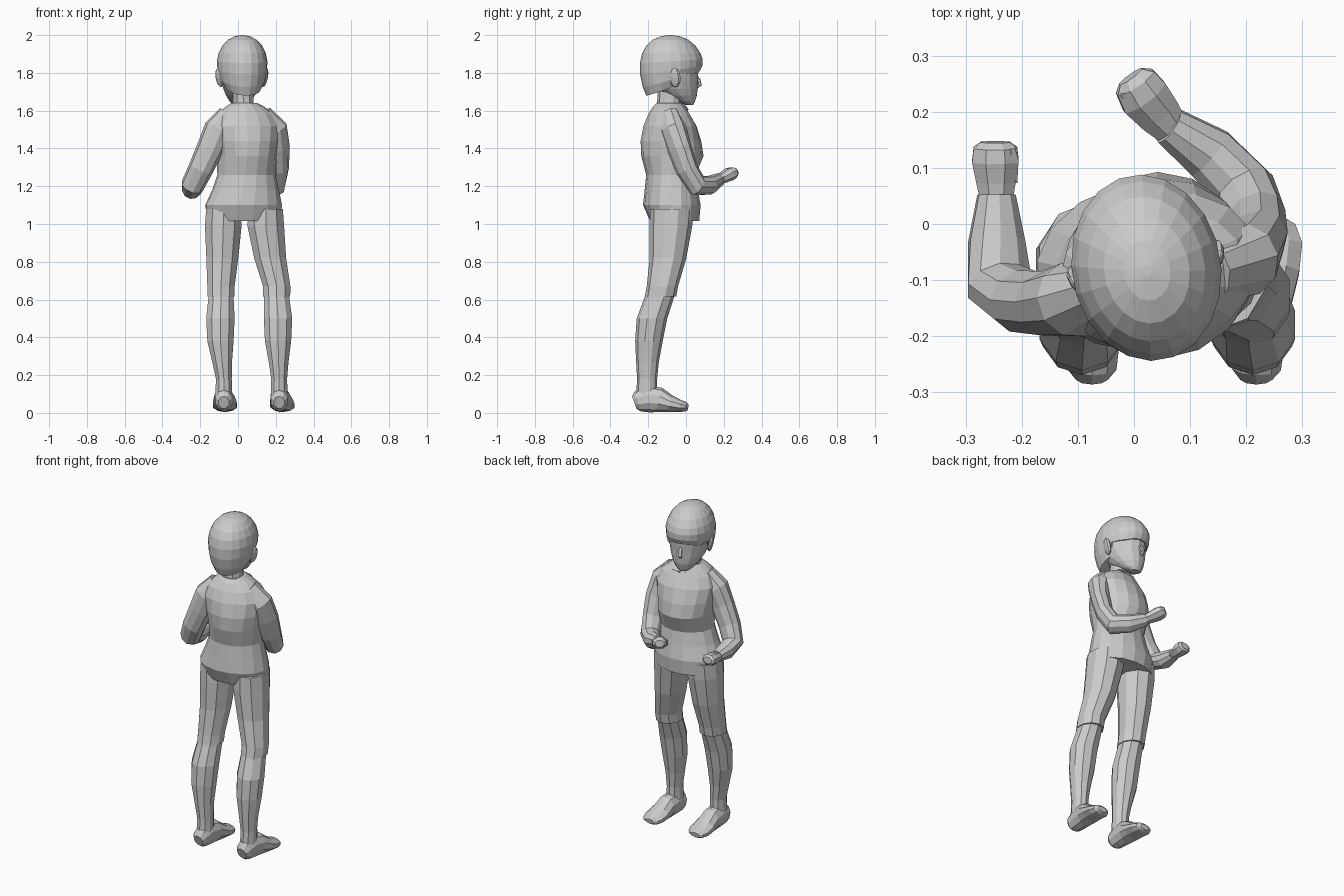
import bpy, bmesh, math
from mathutils import Vector, Matrix


def skin(name, rings, closed=True):
    """Bridge a list of equal-sized point rings with quads."""
    bm = bmesh.new()
    loops = [[bm.verts.new(p) for p in r] for r in rings]
    n = len(loops[0])
    for a, b in zip(loops, loops[1:]):
        for i in range(n):
            j = (i + 1) % n
            bm.faces.new((a[i], a[j], b[j], b[i]))
    if closed:
        bm.faces.new(loops[0][::-1])
        bm.faces.new(loops[-1])
    bmesh.ops.recalc_face_normals(bm, faces=bm.faces)
    me = bpy.data.meshes.new(name)
    bm.to_mesh(me)
    bm.free()
    ob = bpy.data.objects.new(name, me)
    bpy.context.collection.objects.link(ob)
    return ob


def stack(name, rows, sides, closed=True):
    """Horizontal ellipses: (x, y, z, half width, half depth, turn, tilt)."""
    rings = []
    for x, y, z, a, b, *rest in rows:
        turn, tilt = (list(rest) + [0, 0])[:2]
        rot = Matrix.Rotation(math.radians(turn), 3, 'Z')
        ring = []
        for i in range(sides):
            t = math.tau * (i + 0.5) / sides
            p = Vector((a * math.cos(t), b * math.sin(t), 0))
            p.z = tilt * p.y
            ring.append(Vector((x, y, z)) + rot @ p)
        rings.append(ring)
    return skin(name, rings, closed)


def tube(name, rows, sides, ref, floor=None):
    """Ellipses square to a path: (x, y, z, half width, half height)."""
    pts = [Vector(r[:3]) for r in rows]
    rings = []
    for k, r in enumerate(rows):
        t = (pts[min(k + 1, len(pts) - 1)] - pts[max(k - 1, 0)]).normalized()
        u = t.cross(ref).normalized()
        v = u.cross(t)
        ring = []
        for i in range(sides):
            w = math.tau * (i + 0.5) / sides
            p = pts[k] + u * r[3] * math.cos(w) + v * r[4] * math.sin(w)
            if floor is not None:
                p.z = max(p.z, floor)
            ring.append(p)
        rings.append(ring)
    return skin(name, rings)


UP = Vector((0, 0, 1))

# Sweater body, twisted slightly towards -x
stack("sweater", [
    (0.03, -0.06, 1.015, 0.195, 0.130, 4),
    (0.03, -0.075, 1.10, 0.205, 0.152, 6),
    (0.04, -0.078, 1.18, 0.178, 0.140, 8),
    (0.045, -0.08, 1.26, 0.155, 0.130, 10),
    (0.045, -0.072, 1.36, 0.160, 0.165, 12),
    (0.045, -0.08, 1.44, 0.172, 0.160, 14),
    (0.045, -0.085, 1.52, 0.182, 0.138, 16),
    (0.042, -0.09, 1.58, 0.155, 0.108, 16),
    (0.037, -0.09, 1.62, 0.105, 0.085, 16),
    (0.033, -0.088, 1.64, 0.070, 0.068, 16)], 16)

# Collar flaps at the front of the neck
for s in (-1, 1):
    bpy.ops.mesh.primitive_cube_add(size=1)
    flap = bpy.context.object
    flap.name = "collar_flap"
    flap.data.transform(Matrix.Diagonal((0.06, 0.035, 0.012, 1)))
    flap.matrix_world = (Matrix.Translation((0.028 + s * 0.035, -0.018 + s * 0.012, 1.615))
                         @ Matrix.Rotation(math.radians(16 + s * -25), 4, 'Z')
                         @ Matrix.Rotation(math.radians(-45), 4, 'X'))

# Arms: shoulder to wrist, then a closed hand with a thumb
arms = {
    "right": ([(0.13, -0.09, 1.575, 0.050, 0.060), (0.195, -0.065, 1.50, 0.066, 0.072),
               (0.212, -0.035, 1.40, 0.054, 0.072), (0.214, 0.005, 1.29, 0.050, 0.064),
               (0.198, 0.060, 1.205, 0.058, 0.056), (0.135, 0.125, 1.205, 0.050, 0.052),
               (0.062, 0.175, 1.235, 0.036, 0.036)],
              [(0.065, 0.172, 1.234, 0.034, 0.026), (0.045, 0.195, 1.245, 0.042, 0.030),
               (0.018, 0.227, 1.262, 0.048, 0.036), (0.002, 0.252, 1.272, 0.042, 0.032),
               (-0.006, 0.263, 1.275, 0.026, 0.020)]),
    "left": ([(-0.05, -0.115, 1.575, 0.050, 0.060), (-0.108, -0.135, 1.50, 0.068, 0.074),
              (-0.147, -0.142, 1.40, 0.060, 0.072), (-0.198, -0.138, 1.29, 0.058, 0.066),
              (-0.240, -0.110, 1.205, 0.056, 0.062), (-0.245, -0.03, 1.182, 0.050, 0.052),
              (-0.245, 0.052, 1.18, 0.034, 0.035)],
             [(-0.245, 0.045, 1.18, 0.032, 0.026), (-0.246, 0.075, 1.182, 0.038, 0.030),
              (-0.247, 0.112, 1.188, 0.045, 0.036), (-0.247, 0.136, 1.192, 0.042, 0.032),
              (-0.247, 0.146, 1.193, 0.028, 0.020)]),
}
for side, (sleeve, hand) in arms.items():
    sh, el, wr = (Vector(sleeve[k][:3]) for k in (0, 4, 6))
    tube(side + "_arm", sleeve, 10, (el - sh).cross(wr - el).normalized())
    tube(side + "_hand", hand, 8, UP)
    # thumb lies on the upper side of the fist
    a, b = Vector(hand[1][:3]), Vector(hand[3][:3])
    inner = (b - a).normalized().cross(UP) * (0.028 if side == "left" else -0.028)
    p, q = a + inner, b + inner + Vector((0, 0, 0.014))
    tube(side + "_thumb", [(*p, 0.012, 0.012), (*p.lerp(q, 0.6), 0.015, 0.015),
                           (*q, 0.009, 0.009)], 6, UP)

# Legs: trouser part, bare lower part and foot; x of hip, mid, knee, calf, ankle, toe
for side, (hip, mid, knee, calf, ankle, toe) in {
        "left": (-0.078, -0.083, -0.090, -0.093, -0.075, -0.068),
        "right": (0.147, 0.170, 0.205, 0.212, 0.218, 0.238)}.items():
    stack(side + "_thigh", [
        (hip, -0.075, 1.08, 0.095, 0.115), (hip, -0.080, 0.99, 0.102, 0.113),
        (mid, -0.095, 0.82, 0.089, 0.097), (knee, -0.125, 0.67, 0.076, 0.083),
        (knee, -0.135, 0.615, 0.075, 0.083)], 10)
    stack(side + "_lower_leg", [
        (knee, -0.130, 0.67, 0.066, 0.072), (knee, -0.142, 0.61, 0.070, 0.078),
        (calf, -0.180, 0.50, 0.079, 0.081), (calf, -0.196, 0.38, 0.073, 0.073),
        (0.5 * (calf + ankle), -0.204, 0.27, 0.055, 0.060),
        (ankle, -0.206, 0.18, 0.044, 0.053), (ankle, -0.208, 0.09, 0.047, 0.056)], 10)

    def fx(t):
        return ankle + (toe - ankle) * t
    tube(side + "_foot", [
        (fx(0), -0.274, 0.055, 0.030, 0.035), (fx(0), -0.255, 0.062, 0.046, 0.056),
        (fx(0.15), -0.200, 0.075, 0.052, 0.072), (fx(0.4), -0.140, 0.068, 0.057, 0.066),
        (fx(0.7), -0.080, 0.048, 0.066, 0.044), (fx(0.95), -0.030, 0.036, 0.066, 0.032),
        (fx(1), 0.000, 0.032, 0.052, 0.025), (fx(1), 0.012, 0.030, 0.030, 0.015)],
        10, UP, 0.0)

# Neck
stack("neck", [(0.030, -0.090, 1.58, 0.062, 0.068), (0.028, -0.088, 1.66, 0.056, 0.064),
               (0.024, -0.080, 1.76, 0.058, 0.066)], 10)

# Head, hair, ears and nose are built facing +y around the head axis, then turned
HX, HY, TURN = 0.022, -0.078, 10
head = [
    stack("face", [
        (0, 0.098, 1.630, 0.028, 0.020), (0, 0.080, 1.648, 0.052, 0.046),
        (0, 0.052, 1.680, 0.076, 0.085), (0, 0.028, 1.715, 0.094, 0.112),
        (0, 0.010, 1.755, 0.107, 0.131), (0, 0.004, 1.800, 0.114, 0.140),
        (0, 0.000, 1.850, 0.118, 0.148)], 16),
    stack("hair", [
        (0, -0.014, 1.722, 0.094, 0.120, 0, 0.35), (0, 0.000, 1.768, 0.120, 0.152, 0, 0.28),
        (0, 0.000, 1.815, 0.130, 0.166, 0, 0.15), (0, 0.000, 1.862, 0.133, 0.167, 0, 0.06),
        (0, 0.000, 1.905, 0.124, 0.155), (0, -0.002, 1.945, 0.104, 0.130),
        (0, -0.004, 1.975, 0.076, 0.096), (0, -0.005, 1.993, 0.042, 0.054),
        (0, -0.005, 2.000, 0.008, 0.010)], 20),
    tube("nose", [(0, 0.125, 1.785, 0.010, 0.012), (0, 0.146, 1.760, 0.014, 0.012),
                  (0, 0.153, 1.738, 0.018, 0.012), (0, 0.135, 1.725, 0.012, 0.010)],
         6, Vector((0, 1, 0))),
]
# Lower fringe of the hair sits open above the brow
bm = bmesh.new()
bm.from_mesh(head[1].data)
for v in bm.verts:
    if v.co.y > 0.02 and v.co.z < 1.80:
        v.co.z = 1.795
bm.to_mesh(head[1].data)
bm.free()

for s in (-1, 1):
    bpy.ops.mesh.primitive_uv_sphere_add(segments=8, ring_count=6, radius=1)
    ear = bpy.context.object
    ear.name = "ear"
    ear.data.transform(Matrix.Translation((s * 0.122, -0.002, 1.775))
                       @ Matrix.Rotation(math.radians(s * -25), 4, 'Z')
                       @ Matrix.Rotation(math.radians(s * 12), 4, 'Y')
                       @ Matrix.Diagonal((0.014, 0.032, 0.052, 1)))
    head.append(ear)
for ob in head:
    ob.data.transform(Matrix.Translation((HX, HY, 0))
                      @ Matrix.Rotation(math.radians(TURN), 4, 'Z'))
